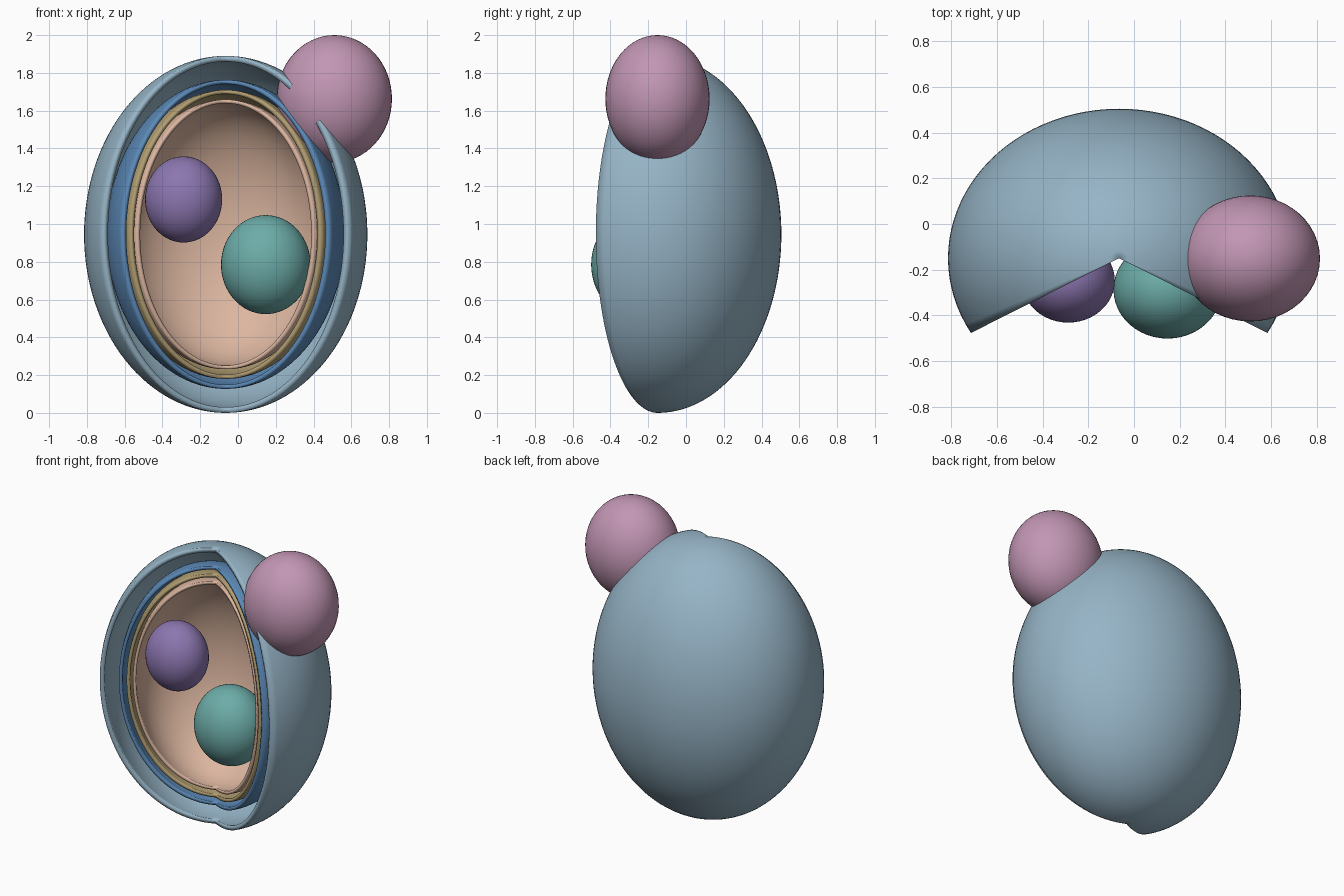
import bpy, bmesh, math

if "Cube" in bpy.data.objects:
    bpy.data.objects.remove(bpy.data.objects["Cube"])


def material(name, r, g, b):
    """Flat colour from 0-255 display values."""
    def lin(c):
        c /= 255
        return c / 12.92 if c <= 0.04045 else ((c + 0.055) / 1.055) ** 2.4
    m = bpy.data.materials.new(name)
    m.diffuse_color = (lin(r), lin(g), lin(b), 1)
    m.use_nodes = True
    m.node_tree.nodes["Principled BSDF"].inputs["Base Color"].default_value = m.diffuse_color
    return m


def finish(name, bm, loc, mat):
    bmesh.ops.recalc_face_normals(bm, faces=bm.faces)
    me = bpy.data.meshes.new(name)
    bm.to_mesh(me)
    bm.free()
    for p in me.polygons:
        p.use_smooth = True
    me.materials.append(mat)
    ob = bpy.data.objects.new(name, me)
    ob.location = loc
    bpy.context.collection.objects.link(ob)


def open_shell(name, radii, thick, mat, seg=64, rings=64):
    """Ellipsoid shell with a 120 degree wedge missing at the front."""
    bm = bmesh.new()
    skins = []
    for t in (0, thick):
        rx, ry, rz = (r - t for r in radii)
        top = bm.verts.new((0, 0, rz))
        bottom = bm.verts.new((0, 0, -rz))
        cols = []
        for i in range(seg + 1):
            a = math.radians(-30 + 240 * i / seg)
            col = [top]
            for j in range(1, rings):
                p = math.pi * j / rings
                col.append(bm.verts.new((rx * math.sin(p) * math.cos(a),
                                         ry * math.sin(p) * math.sin(a),
                                         rz * math.cos(p))))
            cols.append(col + [bottom])
        skins.append(cols)

    def strip(c1, c2):
        for j in range(rings):
            quad = [c1[j], c1[j + 1], c2[j + 1], c2[j]]
            bm.faces.new(list(dict.fromkeys(quad)))

    for cols in skins:
        for i in range(seg):
            strip(cols[i], cols[i + 1])
    # cut rims joining outer and inner skins
    for i in (0, seg):
        strip(skins[0][i], skins[1][i])
    finish(name, bm, CENTRE, mat)


def ellipsoid(name, loc, radii, mat):
    bm = bmesh.new()
    bmesh.ops.create_uvsphere(bm, u_segments=48, v_segments=32, radius=1)
    bmesh.ops.scale(bm, vec=radii, verts=bm.verts)
    finish(name, bm, loc, mat)


CENTRE = (-0.065, -0.15, 0.945)

# Nested layers of the cell, outermost first
open_shell("outer_wall", (0.75, 0.655, 0.945), 0.03,
           material("grey blue", 150, 180, 198))
open_shell("outer_membrane", (0.63, 0.535, 0.818), 0.022,
           material("mid blue", 92, 138, 184))
open_shell("middle_layer", (0.582, 0.488, 0.765), 0.022,
           material("khaki", 178, 158, 114))
open_shell("inner_lining", (0.543, 0.448, 0.714), 0.02,
           material("peach", 220, 182, 160))

# Bud on the upper right and the two inner bodies
ellipsoid("bud", (0.51, -0.151, 1.663), (0.305, 0.276, 0.337),
          material("mauve pink", 194, 150, 180))
ellipsoid("nucleus", (-0.288, -0.248, 1.13), (0.204, 0.184, 0.228),
          material("purple", 140, 118, 176))
ellipsoid("vacuole", (0.147, -0.287, 0.785), (0.237, 0.215, 0.262),
          material("teal", 108, 172, 168))
